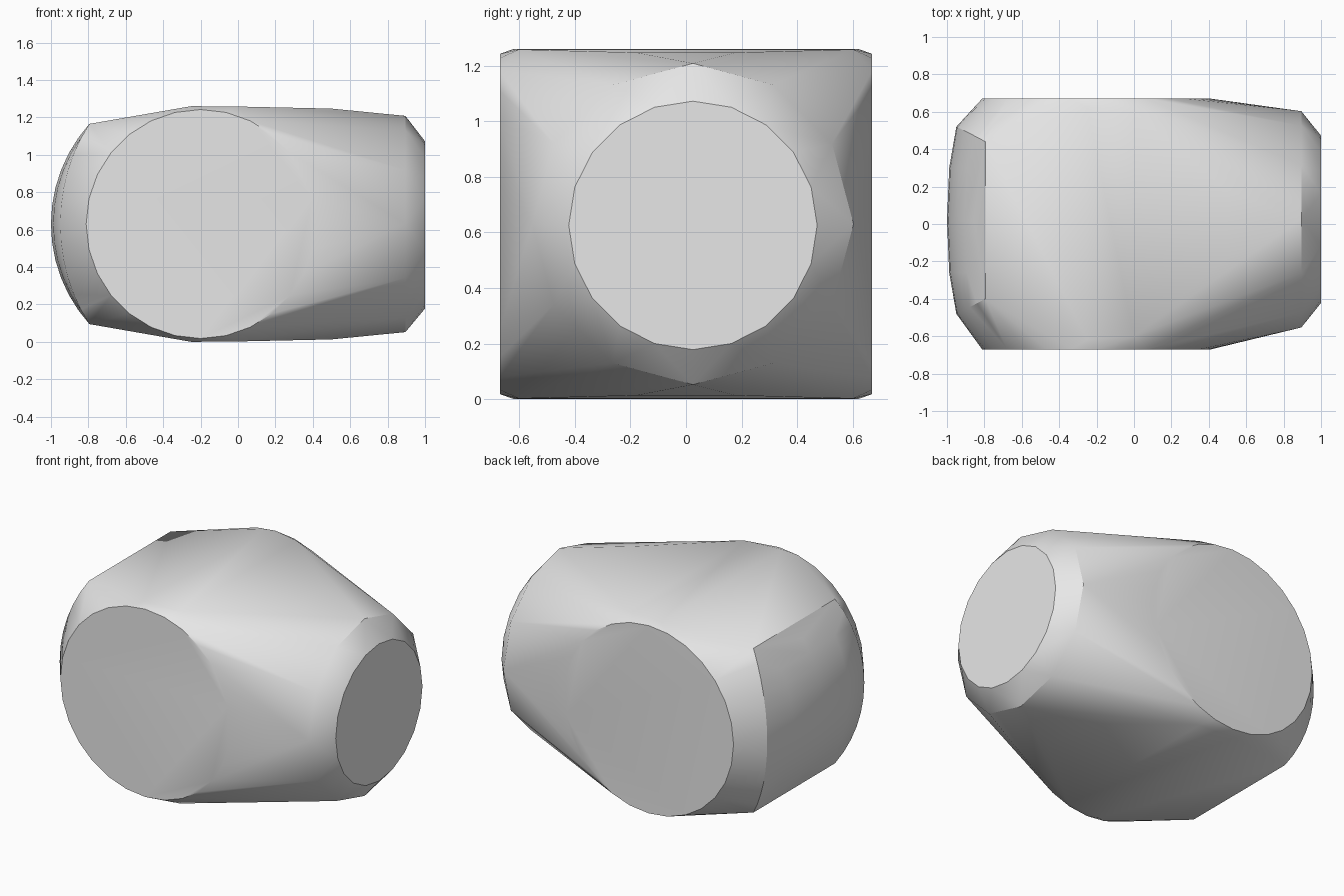
import bpy, bmesh
from math import sin, cos, pi, radians

cube = bpy.data.objects.get("Cube")
if cube:
    bpy.data.objects.remove(cube, do_unlink=True)

MID = 0.63  # height of the main axis


def make_material(name, rgb):
    mat = bpy.data.materials.new(name)
    mat.use_nodes = True
    color = (*rgb, 1.0)
    mat.diffuse_color = color
    mat.node_tree.nodes["Principled BSDF"].inputs["Base Color"].default_value = color
    return mat


def circle(center, radius, count):
    for i in range(count):
        a = 2 * pi * i / count
        yield center[0] + radius * cos(a), center[1] + radius * sin(a)


points = []

# Large flat round faces at front and back
for y in (-0.67, 0.67):
    points += [(x, y, z) for x, z in circle((-0.2, MID), 0.612, 28)]

# Narrow end: flat disc with a coarse bevel ring behind it
points += [(1.0, y, z) for y, z in circle((0.025, MID - 0.005), 0.447, 20)]
points += [(0.895, y, z) for y, z in circle((0.025, MID), 0.578, 12)]

# Nearly flat top and bottom: x, half width, half height
for x, w, h in ((-0.25, 0.62, 0.63), (0.0, 0.6, 0.628), (0.5, 0.18, 0.617)):
    points += [(x, sy * w, MID + sz * h) for sy in (-1, 1) for sz in (-1, 1)]

# Wide end: gently domed, curved mostly from top to bottom
for i in range(-6, 7):
    t = i / 6
    a = t * radians(42)
    x = -0.2 - 0.8 * cos(a)
    z = MID + 0.8 * sin(a)
    side = 0.5 - 0.08 * t * t
    for y, inset in ((0, 0), (0.28, 0.012), (side, 0.05 * (1 - t * t))):
        points += [(x + inset, y + 0.02, z), (x + inset, 0.02 - y, z)]

# Wrap one skin around all the outlines
bm = bmesh.new()
for p in points:
    bm.verts.new(p)
bmesh.ops.remove_doubles(bm, verts=bm.verts[:], dist=0.0005)
hull = bmesh.ops.convex_hull(bm, input=bm.verts[:])
spare = {g for g in hull["geom_interior"] + hull["geom_unused"]
         if isinstance(g, bmesh.types.BMVert)}
bmesh.ops.delete(bm, geom=list(spare), context="VERTS")
bmesh.ops.dissolve_limit(bm, angle_limit=radians(0.5),
                         verts=bm.verts[:], edges=bm.edges[:])
bmesh.ops.recalc_face_normals(bm, faces=bm.faces[:])

mesh = bpy.data.meshes.new("rounded_block")
bm.to_mesh(mesh)
bm.free()
block = bpy.data.objects.new("rounded_block", mesh)
bpy.context.collection.objects.link(block)
mesh.materials.append(make_material("light grey", (0.8, 0.8, 0.8)))

# Smooth shading with crisp rims
bpy.ops.object.select_all(action="DESELECT")
block.select_set(True)
bpy.context.view_layer.objects.active = block
bpy.ops.object.shade_smooth_by_angle(angle=radians(30))
